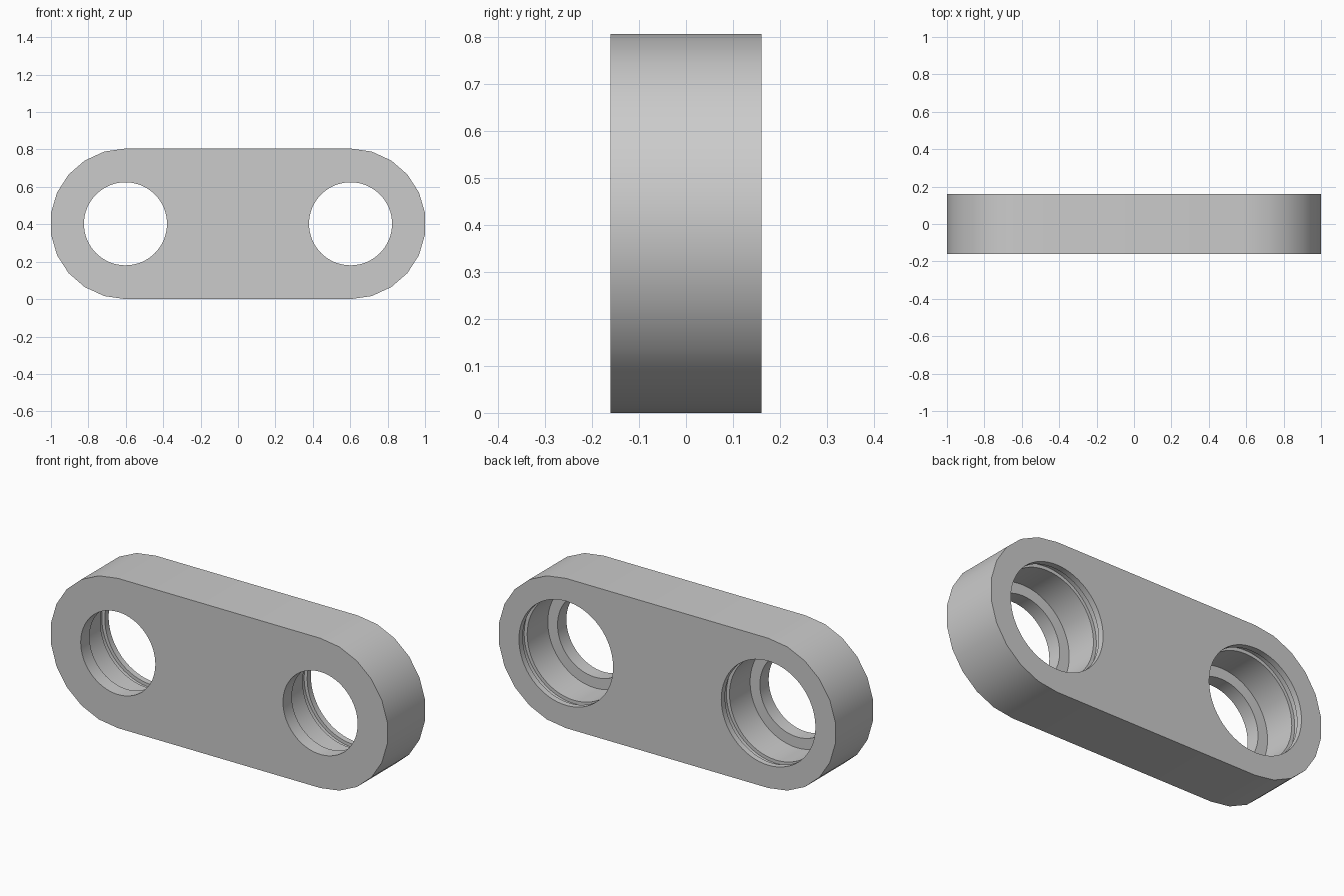
import bpy
import bmesh
from math import radians, pi, sin, cos
from mathutils import Matrix, Vector

old = bpy.data.objects.get("Cube")
if old:
    bpy.data.objects.remove(old, do_unlink=True)

HALF_DEPTH = 0.16
RADIUS = 0.4025
CENTRE_X = 0.6016
END_SEGMENTS = 11
BORE_SEGMENTS = 64

grey = bpy.data.materials.new("plain_grey")
grey.use_nodes = True
colour = (0.6, 0.6, 0.6, 1)
grey.diffuse_color = colour
grey.node_tree.nodes["Principled BSDF"].inputs["Base Color"].default_value = colour


def make_object(name, bm):
    bmesh.ops.recalc_face_normals(bm, faces=bm.faces[:])
    mesh = bpy.data.meshes.new(name)
    bm.to_mesh(mesh)
    bm.free()
    mesh.materials.append(grey)
    obj = bpy.data.objects.new(name, mesh)
    bpy.context.collection.objects.link(obj)
    return obj


# Link plate: two faceted half rounds joined by straight sides
bm = bmesh.new()
outline = []
for side, start in ((1, -pi / 2), (-1, pi / 2)):
    for i in range(END_SEGMENTS + 1):
        a = start + pi * i / END_SEGMENTS
        outline.append(bm.verts.new((side * CENTRE_X + RADIUS * cos(a), -HALF_DEPTH,
                                     RADIUS + RADIUS * sin(a))))
face = bm.faces.new(outline)
extruded = bmesh.ops.extrude_face_region(bm, geom=[face])["geom"]
bmesh.ops.translate(bm, vec=(0, 2 * HALF_DEPTH, 0),
                    verts=[v for v in extruded if isinstance(v, bmesh.types.BMVert)])
plate = make_object("link_plate", bm)

# Stepped bore with a retaining groove: (radius, depth) from front to back
BORE = [(0, -0.2), (0.222, -0.2), (0.222, -0.085), (0.28, -0.085), (0.28, 0.09),
        (0.298, 0.09), (0.298, 0.128), (0.28, 0.128), (0.28, 0.2), (0, 0.2)]


def bore_cutter(name, x):
    bm = bmesh.new()
    verts = [bm.verts.new((r, y, 0)) for r, y in BORE]
    edges = [bm.edges.new(pair) for pair in zip(verts, verts[1:])]
    bmesh.ops.spin(bm, geom=verts + edges, cent=(0, 0, 0), axis=(0, 1, 0),
                   angle=2 * pi, steps=BORE_SEGMENTS, use_duplicate=False)
    bmesh.ops.remove_doubles(bm, verts=bm.verts[:], dist=0.0001)
    bmesh.ops.transform(bm, matrix=Matrix.Translation(Vector((x, 0, RADIUS))),
                        verts=bm.verts[:])
    cutter = make_object(name, bm)
    cutter.hide_render = True
    return cutter


bpy.context.view_layer.objects.active = plate
for side, label in ((1, "left"), (-1, "right")):
    cutter = bore_cutter(label + "_bore_cutter", side * CENTRE_X)
    mod = plate.modifiers.new(label + "_bore", "BOOLEAN")
    mod.operation = "DIFFERENCE"
    mod.solver = "EXACT"
    mod.object = cutter
    bpy.ops.object.modifier_apply(modifier=mod.name)
    bpy.data.objects.remove(cutter, do_unlink=True)

# Smooth rounds with crisp rims
bpy.ops.object.select_all(action="DESELECT")
plate.select_set(True)
bpy.ops.object.shade_smooth_by_angle(angle=radians(30))
